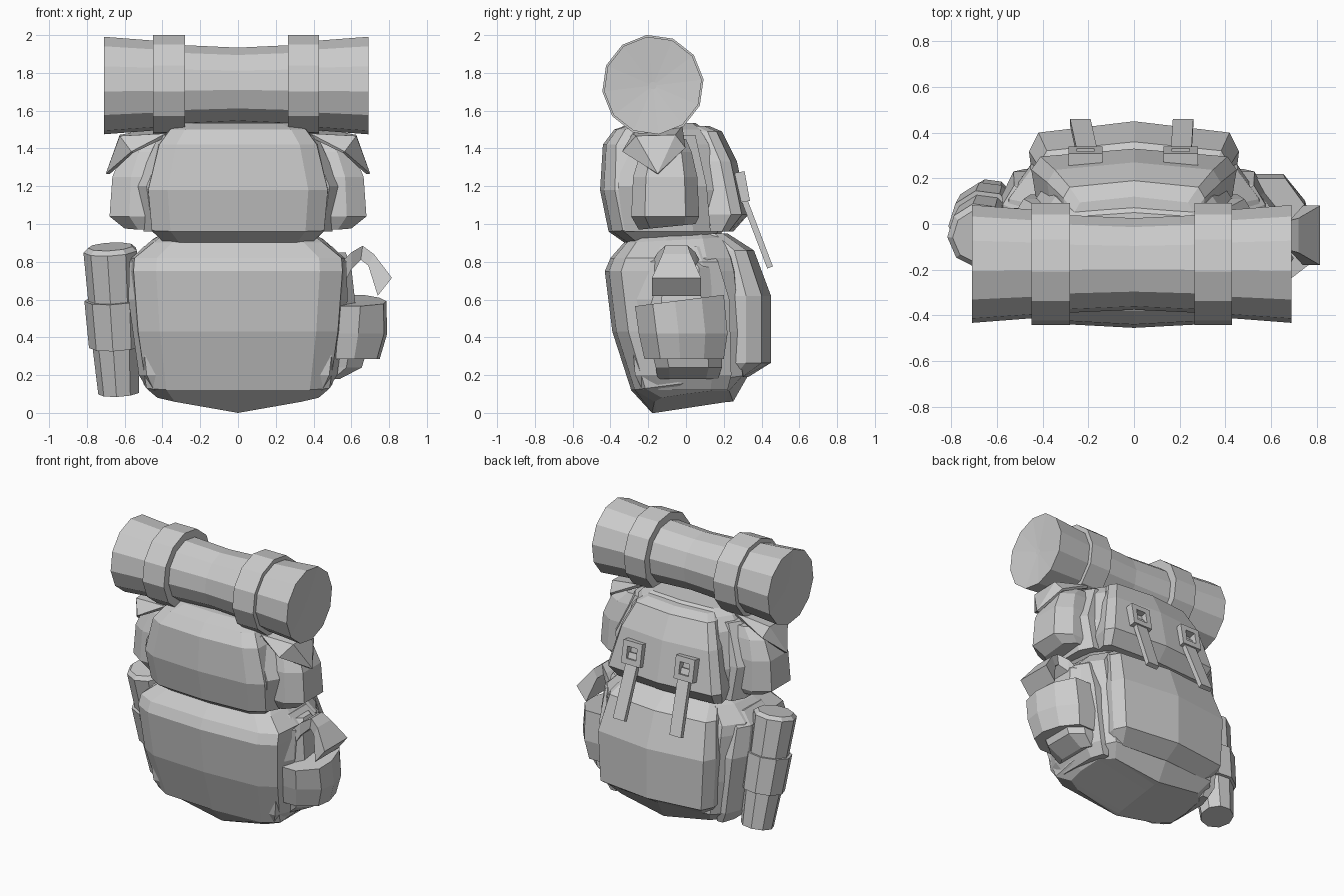
import bpy, bmesh, math
from mathutils import Vector

if "Cube" in bpy.data.objects:
    bpy.data.objects.remove(bpy.data.objects["Cube"])


def skin(name, rings, closed=False):
    """Bridge rings of points into one flat-shaded object."""
    bm = bmesh.new()
    vs = [[bm.verts.new(p) for p in r] for r in rings]
    n = len(rings[0])
    pairs = list(zip(vs, vs[1:])) + ([(vs[-1], vs[0])] if closed else [])
    for a, b in pairs:
        for i in range(n):
            j = (i + 1) % n
            bm.faces.new((a[i], a[j], b[j], b[i]))
    if not closed:
        bm.faces.new(vs[0][::-1])
        bm.faces.new(vs[-1])
    return finish(name, bm)


def finish(name, bm):
    bmesh.ops.recalc_face_normals(bm, faces=bm.faces)
    me = bpy.data.meshes.new(name)
    bm.to_mesh(me)
    bm.free()
    ob = bpy.data.objects.new(name, me)
    bpy.context.collection.objects.link(ob)
    return ob


def loft(name, plan, levels, side=1):
    """Stack a plan outline; level = z, x0, x1, y0, y1, edge lift, back lift."""
    rings = []
    for lv in levels:
        z, x0, x1, y0, y1, lift, tilt = (*lv, 0, 0)[:7]
        rings.append([(side * (x0 + (x1 - x0) * u), y0 + (y1 - y0) * v,
                       z + lift * abs(2 * u - 1) + tilt * v) for u, v in plan])
    return skin(name, rings)


def sym(half):
    """Mirror a half plan (u 0..1 from the centre) into a full plan (u 0..1)."""
    right = [(.5 + u / 2, v) for u, v in half]
    return right + [(1 - u, v) for u, v in right[-2:0:-1]]


def wide(levels):
    return [(l[0], -l[1], l[1], *l[2:]) for l in levels]


def tube(name, stations, sides, phase=0):
    """Round section along a straight path of (centre, radius)."""
    c = [Vector(p) for p, r in stations]
    q = (c[len(c) // 2 + 1] - c[len(c) // 2 - 2]) if len(c) > 4 else c[-1] - c[0]
    rot = q.to_track_quat('Z', 'Y')
    return skin(name, [[p + rot @ Vector((r * math.cos(a), r * math.sin(a), 0))
                        for a in [phase + math.tau * i / sides for i in range(sides)]]
                       for p, (_, r) in zip(c, stations)])


BODY = sym([(0, 0), (.76, .03), (.97, .12), (1, .4), (.97, .76), (.8, .95), (0, 1)])
PANEL = sym([(0, 0), (.95, 0), (1, .6), (.91, .85), (0, 1)])
POCKET = [(0, 0), (.6, 0), (1, .2), (1, .8), (.6, 1), (0, 1)]
POUCH = [(0, 0), (.55, 0), (.95, .2), (1, .45), (.88, .75), (.6, 1), (0, 1)]

# Main bags
loft("lower_bag", BODY, wide([
    (0, .005, -.165, .23, 0, .06), (0, .44, -.18, .25, .075, .06),
    (.12, .50, -.29, .33, 0, .08), (.43, .545, -.39, .32),
    (.75, .57, -.43, .29), (.82, .565, -.40, .27), (.9, .46, -.33, .22, 0, .03),
    (.95, .40, -.25, .18)]))
loft("upper_bag", BODY, wide([
    (.89, .40, -.31, .18, 0, .05), (.96, .47, -.41, .22, 0, .04), (1.18, .49, -.455, .2),
    (1.42, .43, -.44, .15), (1.5, .37, -.38, .1), (1.535, .3, -.28, .05)]))

# Raised back panels
loft("lower_back_panel", PANEL, wide([
    (.19, .38, .12, .33), (.265, .44, .12, .45), (.62, .46, .12, .45),
    (.86, .42, .1, .36), (.95, .36, .05, .22)]))
loft("upper_back_panel", PANEL, wide([
    (.96, .42, .1, .25), (1.05, .45, .1, .33), (1.33, .38, .05, .27),
    (1.49, .31, 0, .19), (1.52, .26, -.05, .12)]))

# Side panels, upper side pockets and their flaps
for s, tag in ((1, "right"), (-1, "left")):
    loft(f"lower_side_panel_{tag}", POCKET, [
        (.12, .40, .475, -.23, .22), (.2, .42, .525, -.27, .24), (.6, .45, .58, -.3, .23),
        (.8, .45, .575, -.25, .17), (.88, .4, .5, -.2, .12)], s)
    loft(f"upper_side_panel_{tag}", POCKET, [
        (.96, .38, .5, -.33, .13), (1.2, .4, .54, -.36, .11), (1.47, .3, .42, -.32, .05)], s)
    loft(f"upper_pocket_{tag}", POCKET, [
        (.97, .42, .6, -.25, .05, 0, .03), (1.04, .42, .68, -.29, .07),
        (1.25, .42, .665, -.28, .06), (1.38, .4, .61, -.24, .03), (1.45, .38, .52, -.2, 0)], s)
    pts = [(.38, -.28, 1.47), (.38, -.02, 1.51), (.62, -.26, 1.46), (.62, -.06, 1.465),
           (.56, -.33, 1.38), (.60, -.01, 1.40), (.69, -.15, 1.265)]
    bm = bmesh.new()
    v = [bm.verts.new((s * x, y, z)) for x, y, z in pts]
    for f in ((0, 1, 3, 2), (0, 2, 4), (2, 6, 4), (2, 3, 6), (3, 5, 6), (1, 5, 3)):
        bm.faces.new([v[i] for i in f])
    flap = finish(f"pocket_flap_{tag}", bm)
    mod = flap.modifiers.new("thickness", 'SOLIDIFY')
    mod.thickness, mod.offset = .02, 0

# Right pouch: base, wide band, neck and folded-over flap
loft("pouch_base", POCKET, [
    (.18, .45, .54, -.15, .17), (.24, .45, .655, -.16, .19), (.32, .45, .68, -.18, .19)])
loft("pouch_band", POUCH, [
    (.285, .45, .75, -.22, .2), (.42, .45, .79, -.25, .22), (.565, .48, .785, -.27, .2, 0, .06)])
loft("pouch_neck", POCKET, [
    (.5, .48, .63, -.21, .16), (.77, .48, .6, -.18, .13), (.85, .48, .57, -.1, .04)])
fold = [(.54, .79, .56, .68, .13), (.60, .85, .60, .76, .1), (.66, .885, .65, .81, .06),
        (.72, .84, .69, .78, .075), (.815, .715, .74, .62, .13)]
skin("pouch_flap", [[(a, -.05 - w, b), (a, -.05 + w, b), (c, -.05 + w, d), (c, -.05 - w, d)]
                    for a, b, c, d, w in fold])

# Left bottle with a holding band
foot, head = Vector((-.63, .09, .105)), Vector((-.675, -.055, .88))
def along(*tr):
    return [(foot.lerp(head, t), r) for t, r in tr]
tube("bottle", along((0, .11), (.4, .13), (.65, .135), (.97, .145), (1, .12)), 9)
tube("bottle_band", along((.32, .145), (.64, .155)), 9)

# Bedroll with two bands
def across(*xr):
    return [((x, -.175, 1.733), r) for x, r in xr]
tube("bedroll", across((-.69, .02), (-.71, .26), (-.45, .24), (-.28, .215), (0, .202),
                       (.27, .215), (.43, .24), (.69, .26), (.67, .02)), 12, .12)
for x0, x1, tag in ((-.45, -.28, "left"), (.265, .43, "right")):
    tube(f"bedroll_band_{tag}", across((x0, .27), (x1, .27)), 12, .12)

# Back straps and square buckles
for xt, xb, tag in ((-.20, -.235, "left"), (.205, .215, "right")):
    top, end = Vector((xt, .285, 1.19)), Vector((xb, .445, .77))
    nrm = Vector((0, .93, .36)) * .016
    wid = Vector((.045, 0, 0))
    skin(f"strap_{tag}", [[p - wid - nrm, p + wid - nrm, p + wid + nrm, p - wid + nrm]
                          for p in (top, end)])
    c = Vector(((xt - .225) / 2 if xt < 0 else xt, .29, 1.195))
    up, out = Vector((0, -.18, .98)), Vector((0, .98, .18))
    frame = []
    for hw, hh, d in ((.075, .08, .035), (.038, .042, .035), (.038, .042, -.03), (.075, .08, -.03)):
        frame.append([c + Vector((sx * hw, 0, 0)) + up * sz * hh + out * d
                      for sx, sz in ((-1, -1), (1, -1), (1, 1), (-1, 1))])
    skin(f"buckle_{tag}", frame, closed=True)
